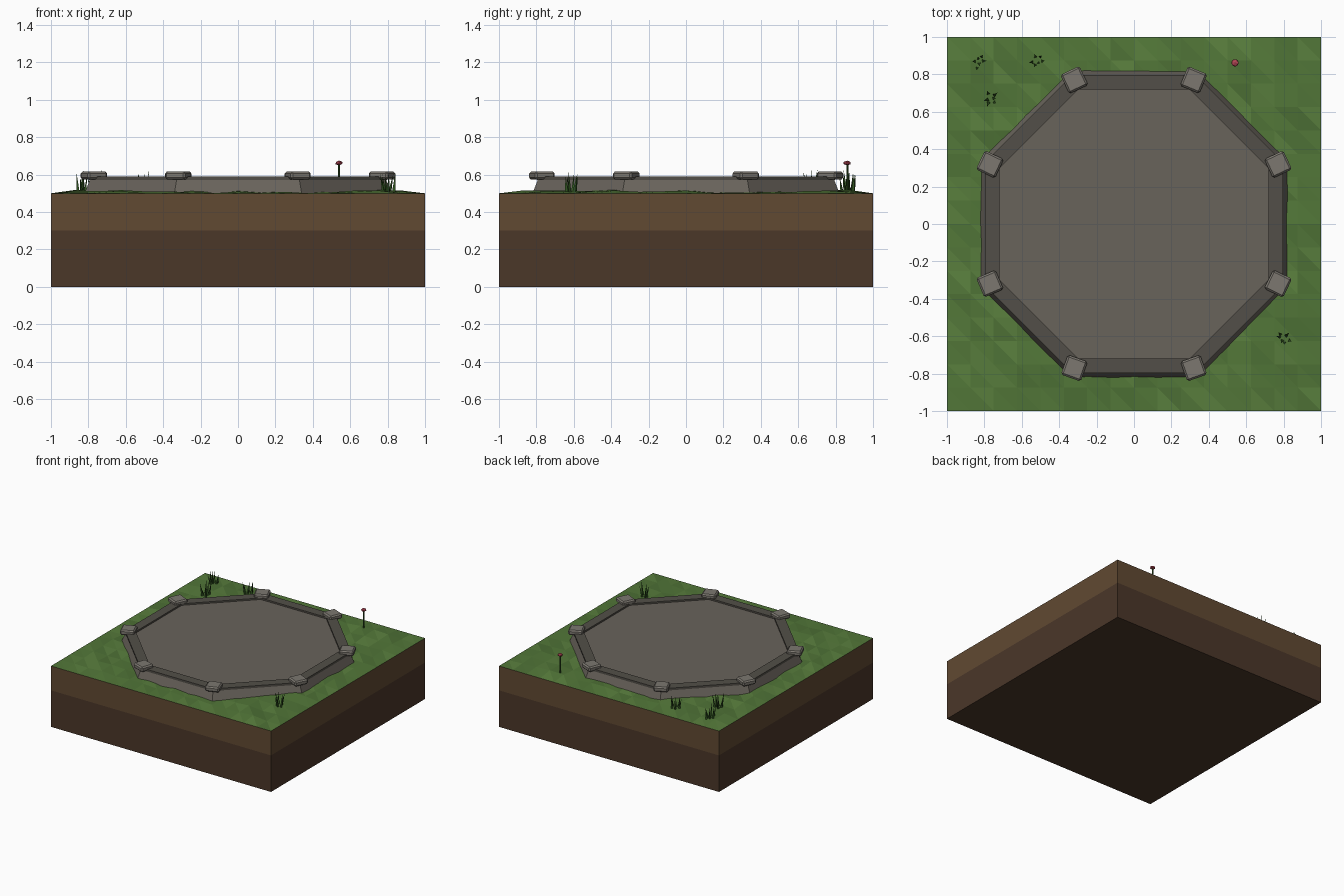
import bpy, bmesh, math, random
from mathutils import Vector, Matrix

if "Cube" in bpy.data.objects:
    bpy.data.objects.remove(bpy.data.objects["Cube"])

random.seed(7)


def mat(name, rgb):
    m = bpy.data.materials.new(name)
    m.diffuse_color = (*rgb, 1)
    m.use_nodes = True
    m.node_tree.nodes["Principled BSDF"].inputs["Base Color"].default_value = m.diffuse_color
    return m


SOIL = mat("soil", (0.12, 0.068, 0.032))
SUBSOIL = mat("subsoil", (0.07, 0.038, 0.022))
GREENS = [mat("grass_%d" % i, c) for i, c in enumerate(
    [(0.085, 0.185, 0.04), (0.10, 0.21, 0.047), (0.075, 0.165, 0.036)])]
BLADE = mat("blade_green", (0.03, 0.09, 0.015))
STONE = mat("stone", (0.14, 0.125, 0.105))
RIM = mat("rim_stone", (0.085, 0.078, 0.065))
CAP = mat("cap_stone", (0.20, 0.185, 0.16))
PINK = mat("petal_pink", (0.45, 0.06, 0.09))


def finish(name, bm, mats):
    bmesh.ops.recalc_face_normals(bm, faces=bm.faces)
    me = bpy.data.meshes.new(name)
    bm.to_mesh(me)
    bm.free()
    for m in mats:
        me.materials.append(m)
    ob = bpy.data.objects.new(name, me)
    bpy.context.collection.objects.link(ob)
    return ob


def octagon_loft(name, rings, material, closed=False):
    """Skin octagons given as (apothem, z); cap both ends or close into a ring."""
    bm = bmesh.new()
    loops = []
    for a, z in rings:
        r = a / math.cos(math.pi / 8)
        loops.append([bm.verts.new((r * math.cos(math.pi / 8 + k * math.pi / 4),
                                    r * math.sin(math.pi / 8 + k * math.pi / 4), z))
                      for k in range(8)])
    pairs = list(zip(loops, loops[1:]))
    if closed:
        pairs.append((loops[-1], loops[0]))
    else:
        bm.faces.new(loops[0])
        bm.faces.new(loops[-1])
    for lo, hi in pairs:
        for k in range(8):
            n = (k + 1) % 8
            bm.faces.new((lo[k], lo[n], hi[n], hi[k]))
    return finish(name, bm, [material])


# Soil layers: open where they meet each other and the turf
def soil_layer(name, z0, z1, material, bottom):
    bm = bmesh.new()
    bmesh.ops.create_cube(bm, size=1, matrix=Matrix.Translation((0, 0, (z0 + z1) / 2))
                          @ Matrix.Diagonal((2, 2, z1 - z0, 1)))
    bm.normal_update()
    drop = [f for f in bm.faces if f.normal.z > 0.5 or (f.normal.z < -0.5 and not bottom)]
    bmesh.ops.delete(bm, geom=drop, context='FACES')
    finish(name, bm, [material])


soil_layer("subsoil_layer", 0, 0.3, SUBSOIL, True)
soil_layer("topsoil_layer", 0.3, 0.5, SOIL, False)

# Bumpy low-poly turf, level along the outer edge
bm = bmesh.new()
bmesh.ops.create_grid(bm, x_segments=16, y_segments=16, size=1)
for v in bm.verts:
    edge = max(abs(v.co.x), abs(v.co.y)) > 0.99
    v.co.z = 0.5 if edge else 0.5 + random.uniform(0, 0.018)
bmesh.ops.triangulate(bm, faces=bm.faces, quad_method='ALTERNATE')
for f in bm.faces:
    f.material_index = random.choice([0, 0, 1, 2])
finish("turf", bm, GREENS)

# Octagonal platform with a low rim
octagon_loft("platform", [(0.825, 0.49), (0.79, 0.577)], STONE)
octagon_loft("platform_rim", [(0.797, 0.572), (0.797, 0.59), (0.72, 0.59), (0.72, 0.572)],
             RIM, closed=True)

# Corner cap stones
for k in range(8):
    a = math.pi / 8 + k * math.pi / 4
    bm = bmesh.new()
    bmesh.ops.create_cube(bm, size=1, matrix=Matrix.Translation(
        (0.834 * math.cos(a), 0.834 * math.sin(a), 0.595))
        @ Matrix.Rotation(a + random.uniform(-0.06, 0.06), 4, 'Z')
        @ Matrix.Diagonal((0.112, 0.112, 0.042, 1)))
    bmesh.ops.bevel(bm, geom=bm.edges[:], offset=0.01, segments=1, affect='EDGES')
    finish("corner_cap_%d" % k, bm, [CAP])

# Grass tufts: three-sided tapering blades
for i, (x, y, h) in enumerate([(-0.83, 0.87, 0.12), (-0.52, 0.87, 0.12),
                               (-0.77, 0.67, 0.12), (0.80, -0.61, 0.12)]):
    bm = bmesh.new()
    for b in range(6):
        t = b * math.tau / 6 + random.uniform(-0.4, 0.4)
        d = Vector((math.cos(t), math.sin(t), 0))
        base = Vector((x, y, 0.5)) + d * random.uniform(0.01, 0.035)
        tip = base + d * random.uniform(0.005, 0.03) + Vector((0, 0, h * random.uniform(0.7, 1.08)))
        ring = [bm.verts.new(base + Vector((math.cos(t + s), math.sin(t + s), 0)) * 0.011)
                for s in (0, math.tau / 3, 2 * math.tau / 3)]
        top = bm.verts.new(tip)
        for s in range(3):
            bm.faces.new((ring[s], ring[(s + 1) % 3], top))
    finish("grass_tuft_%d" % i, bm, [BLADE])


# Flower
def cone(name, r1, r2, z0, z1, sides, material):
    bm = bmesh.new()
    bmesh.ops.create_cone(bm, cap_ends=True, segments=sides, radius1=r1, radius2=r2,
                          depth=z1 - z0, matrix=Matrix.Translation((0.54, 0.862, (z0 + z1) / 2)))
    return finish(name, bm, [material])


cone("flower_stem", 0.006, 0.006, 0.49, 0.655, 5, BLADE)
head = bmesh.new()
bmesh.ops.create_icosphere(head, subdivisions=1, radius=1, matrix=Matrix.Translation(
    (0.54, 0.862, 0.662)) @ Matrix.Diagonal((0.022, 0.022, 0.013, 1)))
finish("flower_head", head, [PINK])
